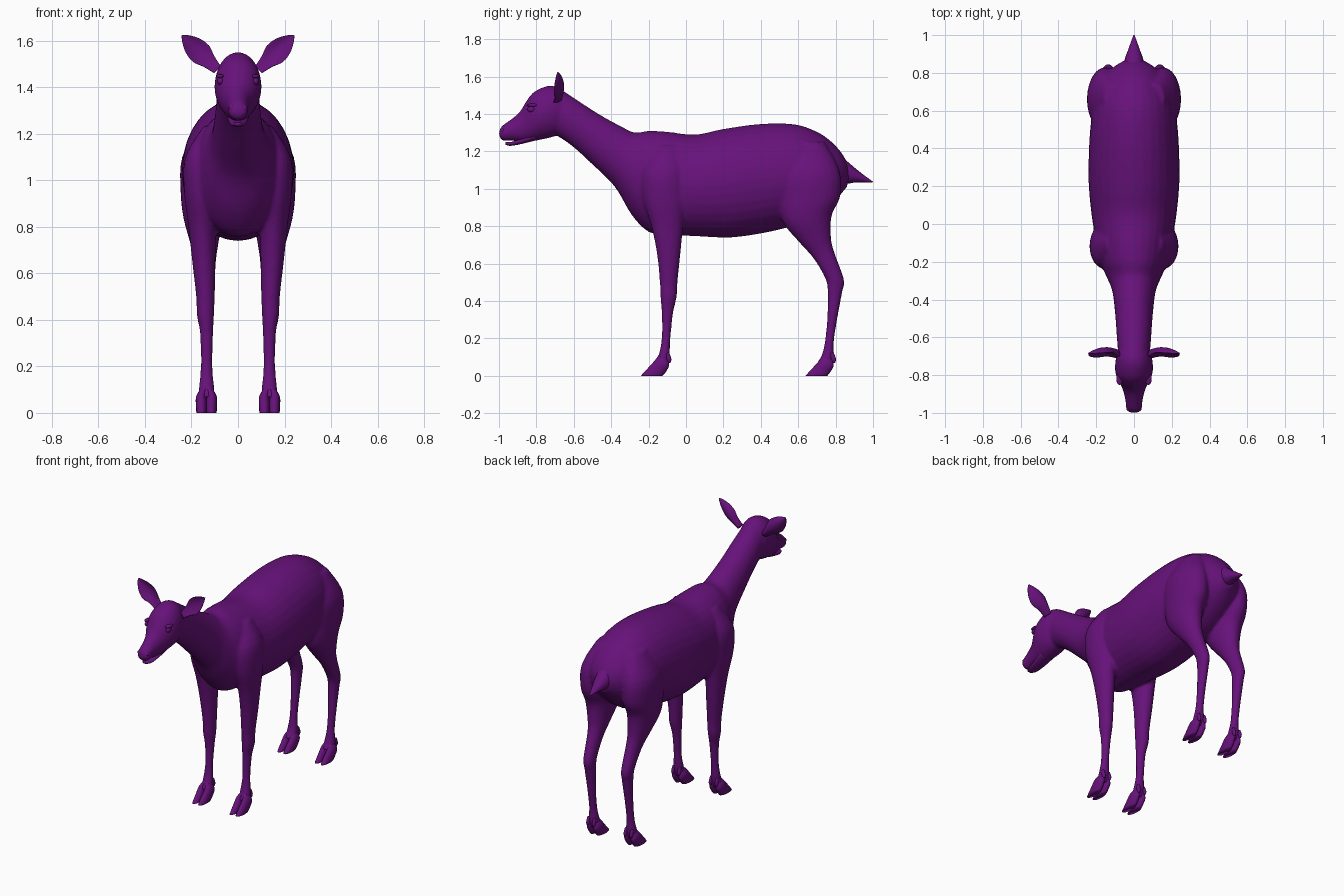
import bpy, bmesh, math
from mathutils import Vector

if "Cube" in bpy.data.objects:
    bpy.data.objects.remove(bpy.data.objects["Cube"], do_unlink=True)

PURPLE = (0.135, 0.006, 0.195, 1)
coat = bpy.data.materials.new("purple_coat")
coat.use_nodes = True
coat.diffuse_color = PURPLE
bsdf = coat.node_tree.nodes["Principled BSDF"]
bsdf.inputs["Base Color"].default_value = PURPLE
bsdf.inputs["Roughness"].default_value = 0.6


def resample(rows, steps):
    """Catmull-Rom interpolation of a list of number tuples."""
    out = []
    for i in range(len(rows) - 1):
        quad = [rows[max(0, min(len(rows) - 1, i + k))] for k in (-1, 0, 1, 2)]
        for s in range(steps):
            t = s / steps
            out.append([b + 0.5 * t * (c - a + t * (2 * a - 5 * b + 4 * c - d
                        + t * (3 * (b - c) + d - a))) for a, b, c, d in zip(*quad)])
    return out + [list(rows[-1])]


def finish(name, bm, mirrored=False):
    """Turn a bmesh into a smooth object, with a twin at -x if wanted."""
    if mirrored:
        twin = bmesh.ops.duplicate(bm, geom=bm.verts[:] + bm.edges[:] + bm.faces[:])
        for v in twin["geom"]:
            if isinstance(v, bmesh.types.BMVert):
                v.co.x = -v.co.x
    bmesh.ops.recalc_face_normals(bm, faces=bm.faces)
    for f in bm.faces:
        f.smooth = True
    mesh = bpy.data.meshes.new(name)
    bm.to_mesh(mesh)
    bm.free()
    mesh.materials.append(coat)
    obj = bpy.data.objects.new(name, mesh)
    bpy.context.collection.objects.link(obj)
    return obj


def loft(name, rows, mirrored=False, sides=24, steps=4):
    """Rows: y, z of one edge, y, z of the opposite edge, centre x, half width."""
    bm = bmesh.new()
    rings = []
    for ya, za, yb, zb, x, w in resample(rows, steps):
        mid = Vector((x, (ya + yb) / 2, (za + zb) / 2))
        half = Vector((0, (ya - yb) / 2, (za - zb) / 2))
        ring = []
        for i in range(sides):
            a = math.tau * i / sides
            ring.append(bm.verts.new(mid + half * math.cos(a) + Vector((w * math.sin(a), 0, 0))))
        rings.append(ring)
    for p, q in zip(rings, rings[1:]):
        for i in range(sides):
            j = (i + 1) % sides
            bm.faces.new((p[i], p[j], q[j], q[i]))
    bm.faces.new(rings[0])
    bm.faces.new(rings[-1])
    return finish(name, bm, mirrored)


# Torso and neck, rump to throat
body = loft("body", [
    (.88, 1.10, .86, 1.01, 0, .04), (.84, 1.18, .80, .94, 0, .12),
    (.78, 1.25, .72, .87, 0, .17), (.70, 1.305, .64, .82, 0, .205),
    (.58, 1.345, .55, .795, 0, .225), (.40, 1.347, .42, .765, 0, .238),
    (.20, 1.32, .24, .74, 0, .24), (.05, 1.29, .05, .747, 0, .225),
    (-.10, 1.305, -.10, .755, 0, .20), (-.20, 1.31, -.20, .77, 0, .18),
    (-.27, 1.30, -.29, .86, 0, .145), (-.33, 1.325, -.38, 1.01, 0, .115),
    (-.45, 1.39, -.50, 1.13, 0, .10), (-.56, 1.46, -.61, 1.23, 0, .092),
    (-.65, 1.52, -.70, 1.29, 0, .085)], sides=32)

# Head with upper muzzle
head = loft("head", [
    (-.62, 1.49, -.65, 1.37, 0, .05), (-.68, 1.54, -.67, 1.30, 0, .085),
    (-.74, 1.55, -.71, 1.278, 0, .098), (-.81, 1.52, -.75, 1.268, 0, .10),
    (-.85, 1.475, -.80, 1.258, 0, .085), (-.89, 1.41, -.86, 1.25, 0, .06),
    (-.945, 1.365, -.93, 1.257, 0, .045), (-.985, 1.335, -.975, 1.257, 0, .041),
    (-1.0, 1.305, -.998, 1.275, 0, .022)])

# Legs, shoulder and thigh down to the fetlock
foreleg = loft("forelegs", [
    (-.15, 1.23, -.05, 1.23, .12, .03), (-.23, 1.10, 0, 1.10, .15, .077),
    (-.23, .95, 0, .95, .155, .077), (-.185, .80, -.015, .80, .153, .06),
    (-.155, .65, -.03, .65, .147, .05), (-.14, .50, -.045, .50, .14, .04),
    (-.137, .42, -.05, .42, .14, .037), (-.13, .34, -.068, .34, .135, .028),
    (-.13, .20, -.083, .20, .135, .025), (-.147, .11, -.088, .10, .135, .034),
    (-.17, .07, -.10, .05, .135, .034)], mirrored=True)
hindleg = loft("hindlegs", [
    (.58, 1.25, .74, 1.25, .11, .05), (.50, 1.10, .82, 1.10, .148, .092),
    (.495, .95, .825, .96, .15, .097), (.52, .82, .78, .86, .15, .085),
    (.60, .72, .775, .75, .145, .062), (.68, .63, .79, .67, .14, .045),
    (.74, .53, .845, .515, .137, .036), (.757, .46, .836, .45, .135, .032),
    (.755, .31, .81, .31, .135, .026), (.742, .18, .79, .18, .135, .025),
    (.725, .11, .79, .10, .135, .034), (.70, .07, .775, .05, .135, .034)], mirrored=True)

# Blend torso, head and legs into one skin
bpy.ops.object.select_all(action="DESELECT")
for part in (body, head, foreleg, hindleg):
    part.select_set(True)
bpy.context.view_layer.objects.active = body
bpy.ops.object.join()
remesh = body.modifiers.new("blend", "REMESH")
remesh.mode = "VOXEL"
remesh.voxel_size = 0.01
remesh.use_smooth_shade = True
relax = body.modifiers.new("relax", "SMOOTH")
relax.factor = 0.5
relax.iterations = 4

# Cloven hooves and dewclaws
for name, y in (("fore", 0), ("hind", .88)):
    for side, x in (("inner", .114), ("outer", .157)):
        loft(name + "_hooves_" + side, [
            (y - .14, .12, y - .10, .11, .135, .016), (y - .165, .085, y - .09, .06, x, .022),
            (y - .205, .04, y - .105, .025, x, .024), (y - .242, 0, y - .125, 0, x, .022)],
            mirrored=True, sides=16)
        loft(name + "_dewclaws_" + side, [
            (y - .11, .12, y - .09, .125, x, .008), (y - .105, .09, y - .078, .09, x, .011),
            (y - .095, .07, y - .083, .07, x, .005)], mirrored=True, sides=10)

# Lower jaw, tail
loft("lower_jaw", [(-.80, 1.31, -.80, 1.26, 0, .05), (-.87, 1.275, -.87, 1.242, 0, .042),
                   (-.93, 1.252, -.935, 1.23, 0, .031), (-.965, 1.25, -.965, 1.235, 0, .016)], sides=16)
loft("tail", [(.80, 1.20, .80, 1.06, 0, .05), (.87, 1.14, .86, 1.03, 0, .05),
              (.93, 1.09, .91, 1.035, 0, .032), (1.0, 1.038, .995, 1.034, 0, .004)], sides=16)

# Ears: cupped leaves pointing out and up, hollow to the front
bm = bmesh.new()
along = Vector((.72, 0, .70))
across = Vector((-.66, .25, .68))
rings = []
for d, w, t in resample([(0, .022, .02), (.05, .034, .016), (.10, .052, .012),
                         (.15, .044, .009), (.19, .022, .006), (.212, .003, .003)], 4):
    ring = []
    for i in range(20):
        a = math.tau * i / 20
        u = math.cos(a)
        co = Vector((.088, -.685, 1.475)) + along * d + across * w * u
        co.y += t * math.sin(a) - .55 * w * u * u + .02 * math.sin(math.pi * d / .212)
        ring.append(bm.verts.new(co))
    rings.append(ring)
for p, q in zip(rings, rings[1:]):
    for i in range(20):
        j = (i + 1) % 20
        bm.faces.new((p[i], p[j], q[j], q[i]))
bm.faces.new(rings[0])
bm.faces.new(rings[-1])
finish("ears", bm, mirrored=True)


def blobs(name, centre, scale):
    """Mirrored pair of small ellipsoids."""
    bm = bmesh.new()
    bmesh.ops.create_uvsphere(bm, u_segments=16, v_segments=10, radius=1)
    for v in bm.verts:
        v.co = Vector(centre) + Vector(a * b for a, b in zip(v.co, scale))
    return finish(name, bm, mirrored=True)


# Eyes, brow ridges and nostril wings
blobs("eyes", (.076, -.825, 1.425), (.014, .024, .016))
blobs("brows", (.076, -.82, 1.447), (.018, .032, .009))
blobs("nostrils", (.025, -.978, 1.31), (.015, .014, .013))
